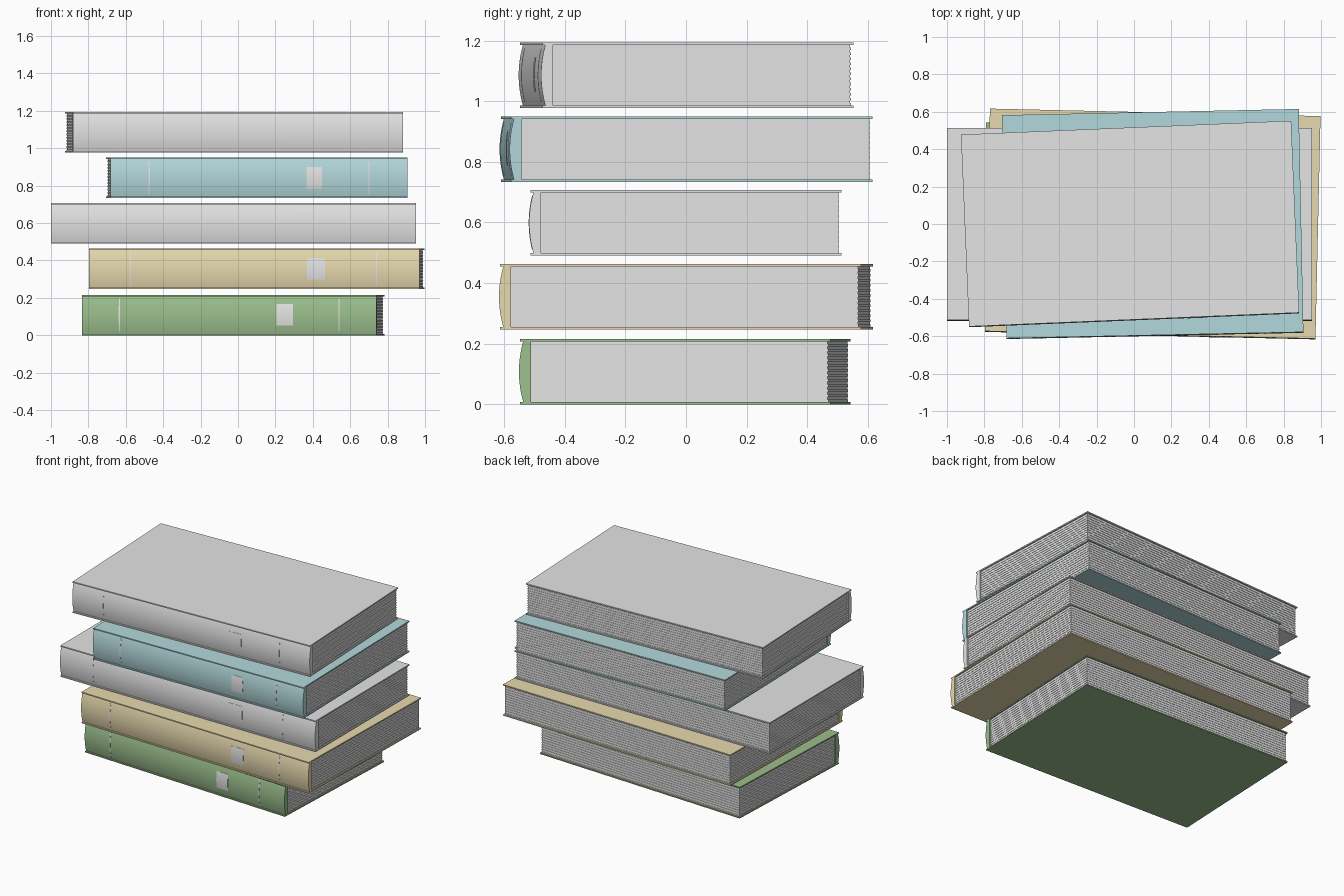
import bpy, bmesh, math

if "Cube" in bpy.data.objects:
    bpy.data.objects.remove(bpy.data.objects["Cube"])

H = 0.216        # book height
T = 0.008        # cover board thickness


def material(name, rgb):
    m = bpy.data.materials.new(name)
    m.diffuse_color = (*rgb, 1)
    m.use_nodes = True
    m.node_tree.nodes["Principled BSDF"].inputs["Base Color"].default_value = m.diffuse_color
    return m


GREY = material("light_grey", (0.78, 0.78, 0.78))
GREEN = material("green_cloth", (0.33, 0.52, 0.265))
TAN = material("tan_cloth", (0.94, 0.82, 0.50))
BLUE = material("blue_cloth", (0.45, 0.69, 0.715))


def finish(bm, name, mat, place, smooth=False):
    bmesh.ops.recalc_face_normals(bm, faces=bm.faces[:])
    me = bpy.data.meshes.new(name)
    bm.to_mesh(me)
    bm.free()
    ob = bpy.data.objects.new(name, me)
    bpy.context.collection.objects.link(ob)
    me.materials.append(mat)
    ob.location = place[:3]
    ob.rotation_euler.z = place[3]
    if smooth:
        bpy.ops.object.select_all(action='DESELECT')
        ob.select_set(True)
        bpy.context.view_layer.objects.active = ob
        bpy.ops.object.shade_smooth_by_angle(angle=math.radians(30))


def stack(rings):
    """Closed solid from rings of points, bridged in order."""
    bm = bmesh.new()
    loops = [[bm.verts.new(p) for p in ring] for ring in rings]
    n = len(loops[0])
    for a, b in zip(loops, loops[1:]):
        for i in range(n):
            j = (i + 1) % n
            bm.faces.new((a[i], a[j], b[j], b[i]))
    bm.faces.new(loops[0])
    bm.faces.new(loops[-1])
    return bm


def rect(x, y0, y1, z):
    return [(-x, y0, z), (x, y0, z), (x, y1, z), (-x, y1, z)]


def spine_y(z, w):
    """Rounded outer face of the spine."""
    t = (z - H / 2) / (H / 2 - T)
    return -w / 2 + 0.010 - 0.014 * (1 - t * t)


def curved_strip(x0, x1, z0, z1, w, raise_by, back, steps=12):
    """Strip following the spine curve, extruded along x."""
    zs = [z0 + (z1 - z0) * i / steps for i in range(steps + 1)]
    prof = [(spine_y(z, w) - raise_by, z) for z in zs]
    if back is None:      # thin plate
        prof += [(spine_y(z, w) + 0.002, z) for z in reversed(zs)]
    else:                 # flat inner side
        prof += [(back, z1), (back, z0)]
    return stack([[(x, y, z) for y, z in prof] for x in (x0, x1)])


def book(tag, mat, length, width, cx, cy, z, angle, bands, label):
    place = (cx, cy, z, math.radians(angle))
    hx, hy = length / 2, width / 2
    # cover boards
    for part, z0 in (("bottom_cover", 0), ("top_cover", H - T)):
        finish(stack([rect(hx, -hy, hy, z0), rect(hx, -hy, hy, z0 + T)]),
               f"{tag}_{part}", mat, place)
    # page block with fine sheet ridges
    rings, n = [], 24
    dz = (H - 2 * T) / n
    for i in range(n):
        d = 0.008 + (0.002 if i % 2 else 0)
        for zz in (T + i * dz, T + (i + 1) * dz):
            rings.append(rect(hx - d, -hy + 0.03, hy - d, zz))
    finish(stack(rings), f"{tag}_pages", GREY, place)
    # rounded spine
    finish(curved_strip(-hx, hx, T, H - T, width, 0, -hy + 0.035),
           f"{tag}_spine", mat, place, True)
    # thin raised bands and square label on the spine
    for i, x in enumerate(bands):
        finish(curved_strip(x - cx - 0.003, x - cx + 0.003, 0.02, H - 0.02,
                            width, 0.0015, None),
               f"{tag}_spine_band_{i + 1}", GREY, place, True)
    finish(curved_strip(label[0] - cx, label[1] - cx, 0.052, 0.166,
                        width, 0.0015, None),
           f"{tag}_spine_label", GREY, place, True)


# the pile, bottom to top; band and label positions are in world x,
# shifted slightly for each book's turn
def turned(xs, width, angle):
    s = math.sin(math.radians(angle)) * width / 2
    return [x - s for x in xs]


BOOKS = [
    ("green_book", GREEN, 1.577, 1.025, -0.025, -0.002, 0.000, -2.4,
     (-0.635, 0.54), (0.205, 0.295)),
    ("tan_book", TAN, 1.768, 1.190, 0.100, 0.002, 0.247, -1.3,
     (-0.575, 0.74), (0.37, 0.465)),
    ("lower_grey_book", GREY, 1.953, 1.027, -0.024, 0.000, 0.491, 0.0,
     (-0.75, 0.70), (0.285, 0.395)),
    ("blue_book", BLUE, 1.587, 1.193, 0.100, 0.002, 0.734, 1.2,
     (-0.475, 0.70), (0.365, 0.45)),
    ("upper_grey_book", GREY, 1.767, 1.027, -0.021, 0.002, 0.978, 2.4,
     (-0.655, 0.655), (0.285, 0.375)),
]
for tag, mat, l, w, cx, cy, z, ang, bands, label in BOOKS:
    book(tag, mat, l, w, cx, cy, z, ang,
         turned(bands, w, ang), turned(label, w, ang))
